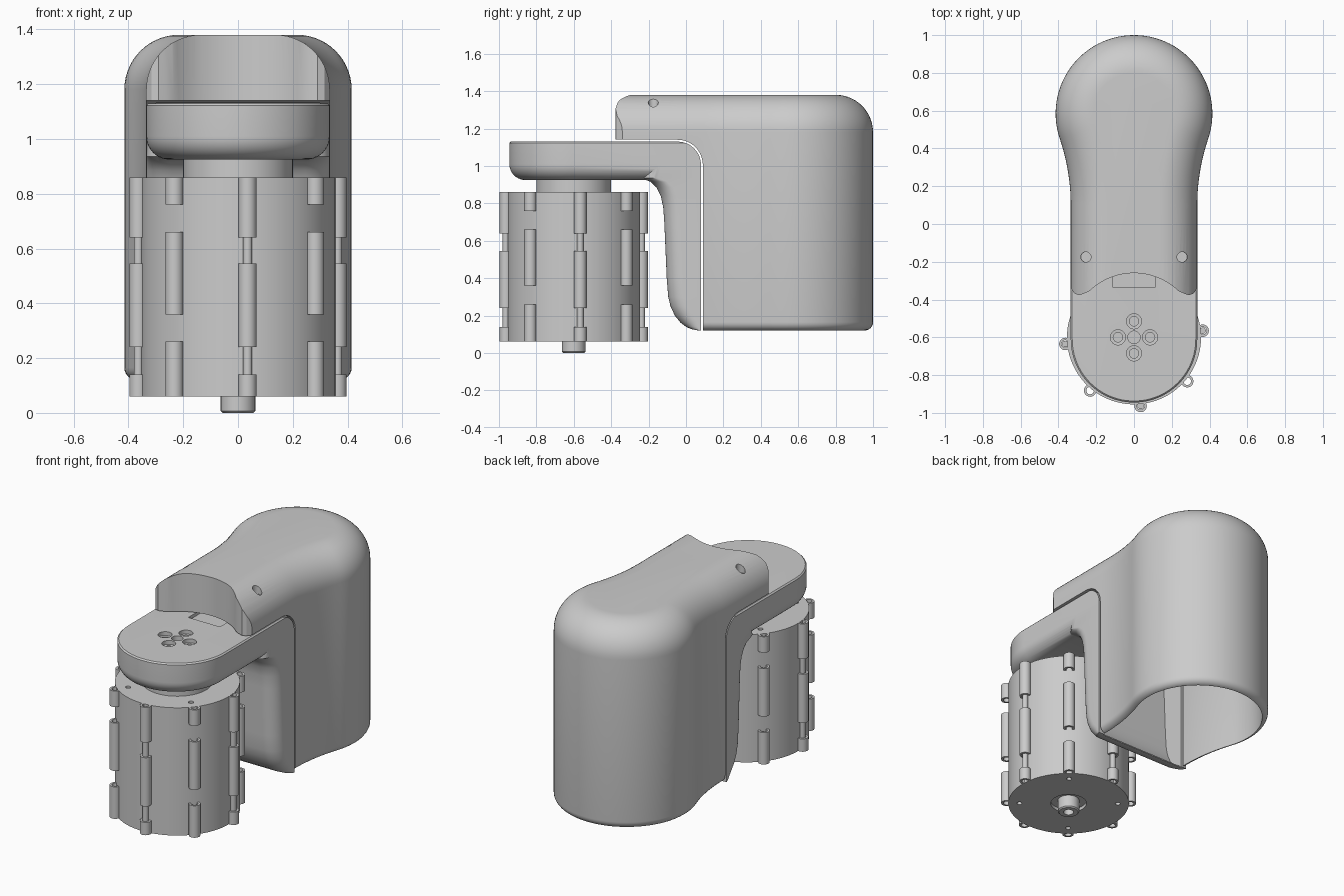
import bpy, bmesh
from math import sin, cos, pi, sqrt, radians

if "Cube" in bpy.data.objects:
    bpy.data.objects.remove(bpy.data.objects["Cube"])

HUB = (0.0, -0.6)      # drum axis
W = 0.335              # half width of bracket and arm


def finish(ob):
    bpy.ops.object.select_all(action='DESELECT')
    ob.select_set(True)
    bpy.context.view_layer.objects.active = ob
    bpy.ops.object.shade_smooth_by_angle(angle=radians(32))


def loft(name, rings, closed=False):
    """Skin equal-sized rings; cap the ends, or join last to first."""
    bm = bmesh.new()
    vs = [[bm.verts.new(p) for p in r] for r in rings]
    n = len(rings[0])
    for k in range(len(vs) - (0 if closed else 1)):
        a, b = vs[k], vs[(k + 1) % len(vs)]
        for i in range(n):
            j = (i + 1) % n
            bm.faces.new((a[i], a[j], b[j], b[i]))
    if not closed:
        bm.faces.new(vs[0])
        bm.faces.new(vs[-1])
    bmesh.ops.recalc_face_normals(bm, faces=bm.faces)
    me = bpy.data.meshes.new(name)
    bm.to_mesh(me)
    bm.free()
    ob = bpy.data.objects.new(name, me)
    bpy.context.collection.objects.link(ob)
    return ob


def lathe(name, profile, c=HUB, n=96, closed=False):
    return loft(name, [[(c[0] + r * cos(2 * pi * i / n), c[1] + r * sin(2 * pi * i / n), z)
                        for i in range(n)] for r, z in profile], closed)


def side_prism(pts, x):
    """Extrude a (y, z) outline across x."""
    return loft("cutter", [[(s, y, z) for y, z in pts] for s in (-x, x)])


def plan_prism(pts, z0, z1):
    return loft("cutter", [[(x, y, z) for x, y in pts] for z in (z0, z1)])


def boolean(ob, cutter, op='DIFFERENCE'):
    m = ob.modifiers.new("cut", 'BOOLEAN')
    m.operation, m.object, m.solver = op, cutter, 'EXACT'
    bpy.context.view_layer.objects.active = ob
    bpy.ops.object.modifier_apply(modifier=m.name)
    bpy.data.objects.remove(cutter, do_unlink=True)


def arc(cx, cy, r, a0, a1, n):
    return [(cx + r * cos(radians(a0 + (a1 - a0) * i / n)),
             cy + r * sin(radians(a0 + (a1 - a0) * i / n))) for i in range(n + 1)]


def mirrored(half):
    """Close a right-hand outline (front to back) with its mirror image."""
    return half + [(-x, y) for x, y in reversed(half) if x > 1e-6]


def housing_outline(d, front):
    """Keyhole plan: straight flanks, concave blend, round head; inset by d."""
    R, yc = 1.095, 0.585
    half = [(W - d, front)]
    half += arc(W + R, 0.1, R + d, 180, 161.3, 10)
    half += arc(0, yc, 0.415 - d, -18.7, 90, 28)[1:]
    half[-1] = (0, half[-1][1])
    return mirrored(half)


def fillet(r, n=10):
    """(inset, rise) pairs of a quarter round, flat side first."""
    return [(r * (1 - sin(t)), r * (1 - cos(t))) for t in [pi / 2 * i / n for i in range(n + 1)]]


# Housing: keyhole loft with a big top round, trimmed to its side profile
levels = [(d, 0.12 + h) for d, h in fillet(0.045, 6)]
levels += [(d, 1.38 - h) for d, h in reversed(fillet(0.2, 14))]
housing = loft("rear_housing", [[(x, y, z) for x, y in housing_outline(d, -0.7)] for d, z in levels])
profile = [(-0.8, 1.14)] + arc(-0.045, 1.005, 0.135, 90, 0, 12) + [(0.09, 0), (1.2, 0), (1.2, 1.6), (-0.8, 1.6)]
boolean(housing, side_prism(profile, 0.6), 'INTERSECT')
# scooped nose with rounded tips
nose = [(x, HUB[1] + sqrt(0.34 ** 2 - x * x)) for x in [0.235 * i / 12 for i in range(13)]]
nose += [(0.262, -0.367), (0.29, -0.377), (0.315, -0.368), (0.335, -0.34), (0.5, -0.34), (0.5, -0.9)]
nose = nose[1:] + [(-x, y) for x, y in reversed(nose[1:])] + [nose[0]]
boolean(housing, plan_prism(nose, 1.0, 1.6))
# hollow inside, open below
boolean(housing, loft("cutter", [[(x, y, z) for x, y in housing_outline(d, 0.0)]
                                 for d, z in ((0.035, -0.1), (0.035, 1.16), (0.1, 1.28), (0.22, 1.34))]))
# screw holes on the shoulders
for s in (-1, 1):
    boolean(housing, lathe("cutter", [(0.027, 1.30), (0.027, 1.5)], (0.255 * s, -0.175), 24))
finish(housing)


# Bracket arm: flat tongue with a round front and filleted underside
def tongue(d):
    return mirrored(arc(0, -0.61, W - d, -90, 0, 24)[1:] + [(W - d, 0.08)])


levels = [(d, 0.925 + h) for d, h in fillet(0.085)] + [(0, 1.122), (0.008, 1.13)]
bracket = loft("bracket", [[(x, y, z) for x, y in tongue(d)] for d, z in levels])

# Bracket leg: front edge follows a curve, section has rounded front corners
front = ([(0.065, 0.12), (0.03, 0.127), (0.0, 0.14), (-0.03, 0.163), (-0.06, 0.2), (-0.083, 0.25), (-0.095, 0.3),
          (-0.103, 0.4), (-0.116, 0.7), (-0.122, 0.78), (-0.135, 0.84), (-0.158, 0.885), (-0.19, 0.915), (-0.24, 0.935)])


def leg_ring(f, z):
    r = min(0.09, (0.08 - f) * 0.9)
    half = [(0.0, f)] + arc(W - r, f + r, r, -90, 0, 10) + [(W, 0.08)]
    return [(x, y, z) for x, y in mirrored(half)[:-0 or None]]


leg = loft("leg", [leg_ring(f, z) for f, z in front] + [leg_ring(-0.22, 1.02)])
boolean(bracket, leg, 'UNION')
# round off the heel where it nests into the housing
boolean(bracket, side_prism(arc(-0.045, 1.005, 0.125, 90, 0, 12) + [(0.2, 1.005), (0.2, 1.3), (-0.045, 1.3)], 0.6))
# hollow leg continuing the housing cavity
inner = [(y + 0.04, z) for y, z in front[1:11]] + [(-0.08, 0.95), (-0.03, 1.06), (0.2, 1.06), (0.2, 0.0), (0.07, 0.0)]
boolean(bracket, side_prism(inner, W - 0.04))
# countersunk screw holes, centre hole and label-free slot
for x, y in ((0.085, 0), (-0.085, 0), (0, 0.085), (0, -0.085)):
    boolean(bracket, lathe("cutter", [(0.025, 1.05), (0.025, 1.105), (0.04, 1.106), (0.04, 1.2)],
                           (x, HUB[1] + y), 32))
boolean(bracket, lathe("cutter", [(0.033, 1.08), (0.033, 1.2)], HUB, 32))
boolean(bracket, plan_prism([(-0.11, -0.335), (0.11, -0.335), (0.11, -0.2), (-0.11, -0.2)], 1.11, 1.2))
finish(bracket)

# Drum with neck above and hollow spindle below
drum = lathe("drum", [(0.03, 0.06), (0.03, 0), (0.056, 0), (0.063, 0.007), (0.063, 0.08), (0.105, 0.08),
                      (0.105, 0.06), (0.355, 0.06), (0.355, 0.86), (0.2, 0.86), (0.2, 0.935)])
for k in range(4):
    a = radians(50.5 + 90 * k)
    c = (0.29 * cos(a), HUB[1] + 0.29 * sin(a))
    for z in (0.06, 0.86):
        boolean(drum, lathe("cutter", [(0.015, z - 0.04), (0.015, z + 0.04)], c, 16))
finish(drum)

# Hinge knuckles around the drum, two alternating spacings; pins on every other row
rows = [((0.06, 0.14), (0.24, 0.545), (0.64, 0.86)), ((0.06, 0.26), (0.36, 0.66), (0.76, 0.86))]
for k in range(8):
    a = radians(5.5 + 45 * k)
    c = (0.365 * cos(a), HUB[1] + 0.365 * sin(a))
    for z0, z1 in rows[k % 2]:
        finish(lathe("hinge_knuckle", [(0.02, z0), (0.033, z0), (0.033, z1), (0.02, z1)], c, 24, True))
    if k % 2 == 0:
        finish(lathe("hinge_pin", [(0.017, 0.1), (0.017, 0.7)], c, 20))
